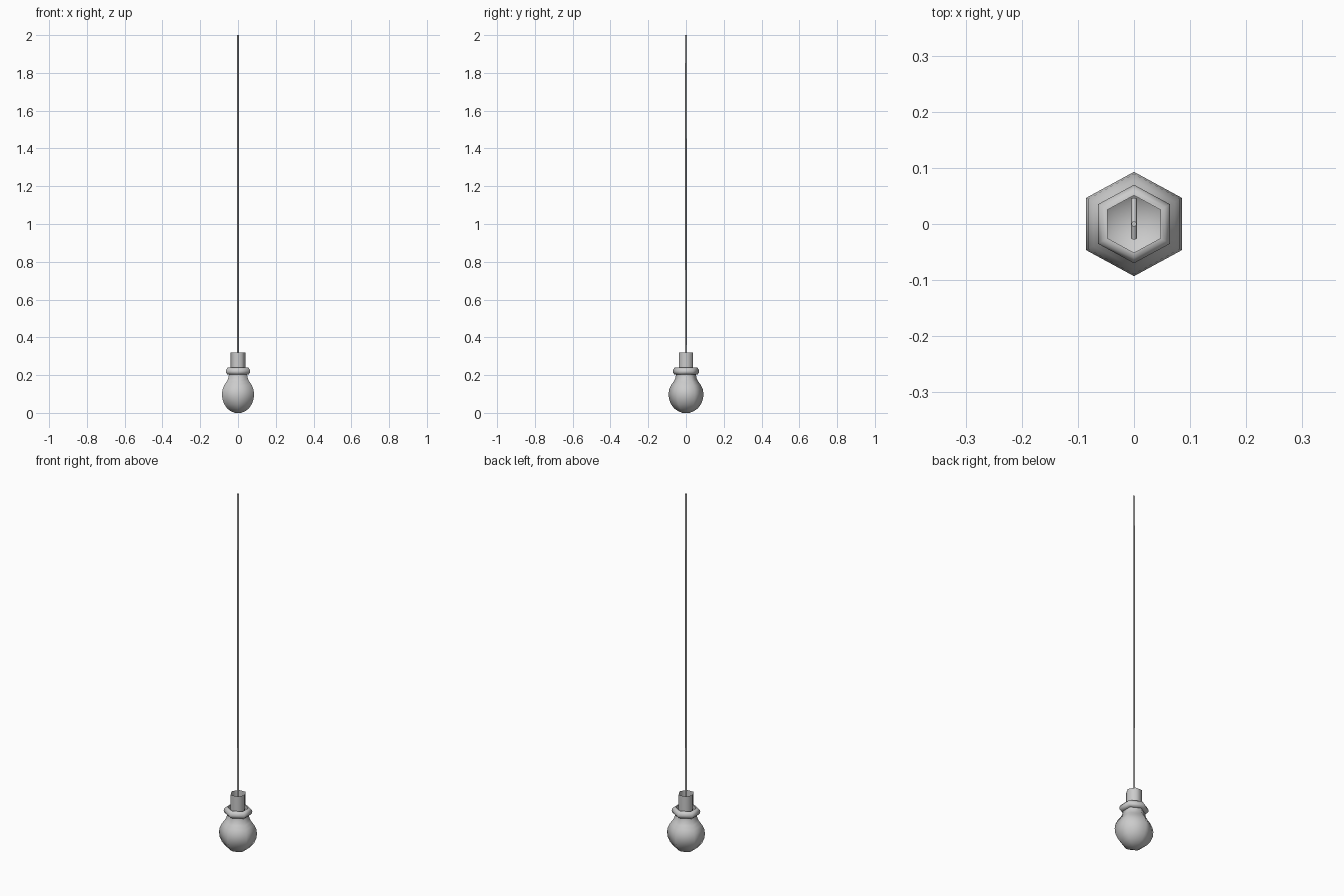
import bpy, math

if "Cube" in bpy.data.objects:
    bpy.data.objects.remove(bpy.data.objects["Cube"])

SX = 1.06  # the hexagonal body is slightly wider in x


def lathe(name, profile, sides=6, turn=math.pi / 2, sx=1.0, sy=1.0, closed=False):
    """Revolve (radius, z) points into an open shell with few sides."""
    verts, faces = [], []
    for r, z in profile:
        for i in range(sides):
            a = turn + 2 * math.pi * i / sides
            verts.append((r * math.cos(a) * sx, r * math.sin(a) * sy, z))
    n = len(profile)
    for j in range(n if closed else n - 1):
        k = (j + 1) % n
        for i in range(sides):
            m = (i + 1) % sides
            faces.append((j * sides + i, j * sides + m, k * sides + m, k * sides + i))
    if not closed and profile[0][1] == 0:  # close the floor of the bulb
        faces.append(tuple(reversed(range(sides))))
    mesh = bpy.data.meshes.new(name)
    mesh.from_pydata(verts, [], faces)
    ob = bpy.data.objects.new(name, mesh)
    bpy.context.collection.objects.link(ob)
    bpy.ops.object.select_all(action='DESELECT')
    ob.select_set(True)
    bpy.context.view_layer.objects.active = ob
    bpy.ops.object.shade_smooth_by_angle(angle=math.radians(62))
    return ob


def wire(name, points, radius):
    """Sweep a thin round section along a straight-segment path."""
    cu = bpy.data.curves.new(name, 'CURVE')
    cu.dimensions = '3D'
    cu.bevel_depth = radius
    cu.bevel_resolution = 1
    cu.use_fill_caps = True
    sp = cu.splines.new('POLY')
    sp.points.add(len(points) - 1)
    for p, co in zip(sp.points, points):
        p.co = (*co, 1)
    ob = bpy.data.objects.new(name, cu)
    bpy.context.collection.objects.link(ob)
    return ob


# Glass bulb, open at the neck
lathe("bulb", [(0.018, 0), (0.04, 0.008), (0.061, 0.022), (0.079, 0.045),
               (0.09, 0.073), (0.093, 0.1), (0.089, 0.125), (0.079, 0.147),
               (0.066, 0.165), (0.057, 0.182), (0.053, 0.2), (0.051, 0.215)], sx=SX)

# Rounded collar around the neck
lathe("collar", [(0.051, 0.203), (0.062, 0.204), (0.069, 0.212), (0.07, 0.221),
                 (0.067, 0.231), (0.06, 0.239), (0.051, 0.24)], sx=SX, closed=True)

# Open socket tube
lathe("socket", [(0.04, 0.225), (0.04, 0.32)], turn=0, sy=1.05)

# Hanging cord and its two leads inside the bulb
wire("cord", [(0, 0, 2), (0, 0, 0.21)], 0.005)
wire("back_lead", [(0, 0, 0.215), (0, 0.045, 0.205)], 0.005)
wire("front_lead", [(0, 0, 0.215), (0, -0.026, 0.205)], 0.005)
